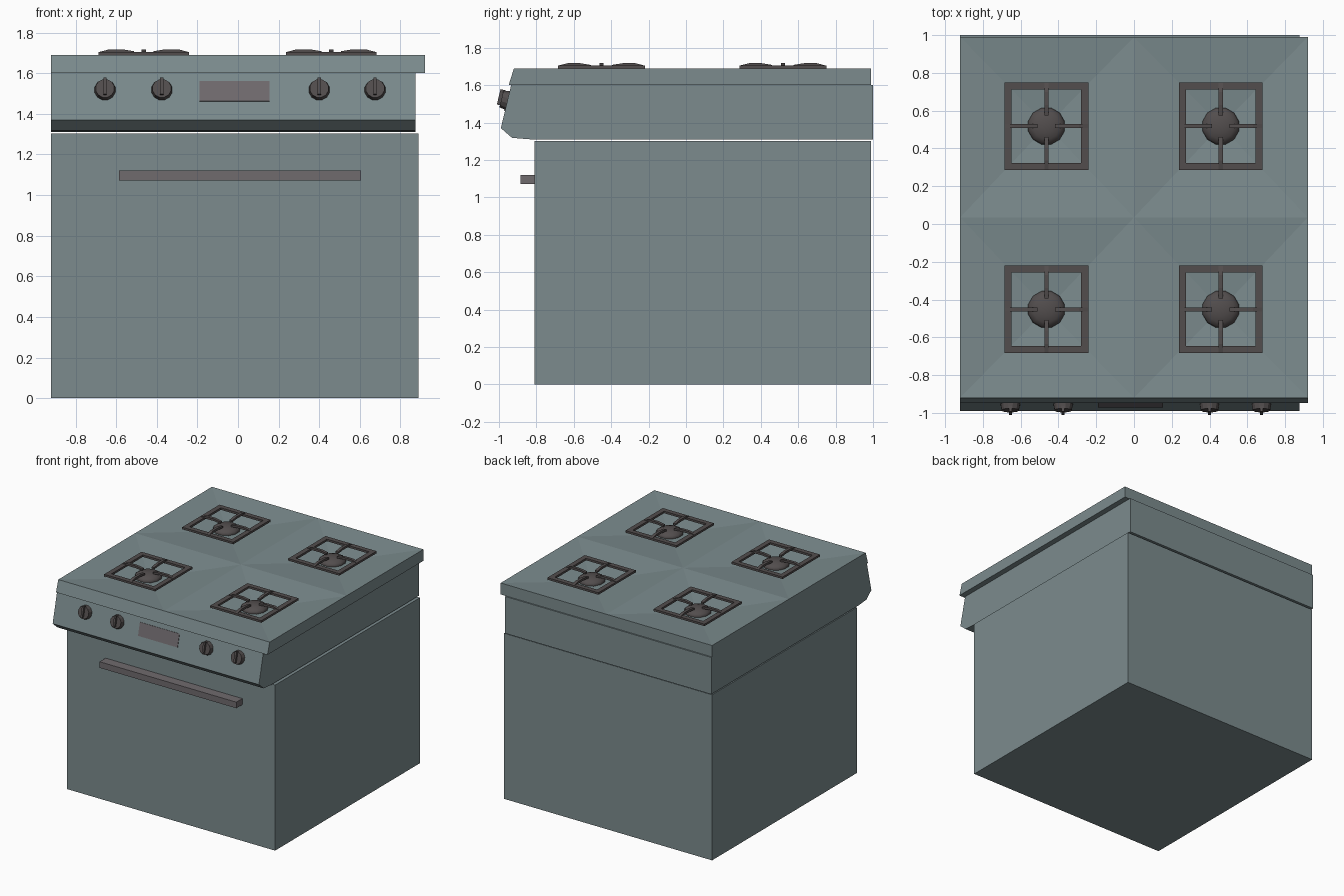
import bpy, bmesh, math
from mathutils import Matrix, Vector

if "Cube" in bpy.data.objects:
    bpy.data.objects.remove(bpy.data.objects["Cube"])


def material(name, rgb):
    m = bpy.data.materials.new(name)
    m.diffuse_color = (*rgb, 1)
    m.use_nodes = True
    m.node_tree.nodes["Principled BSDF"].inputs["Base Color"].default_value = m.diffuse_color
    return m


STEEL = material("steel_grey", (0.20, 0.26, 0.27))
IRON = material("dark_iron", (0.085, 0.075, 0.075))
GLASS = material("display_grey", (0.16, 0.145, 0.155))


def finish(name, bm, mat, matrix=None):
    bmesh.ops.recalc_face_normals(bm, faces=bm.faces)
    me = bpy.data.meshes.new(name)
    bm.to_mesh(me)
    bm.free()
    ob = bpy.data.objects.new(name, me)
    me.materials.append(mat)
    if matrix is not None:
        ob.matrix_world = matrix
    bpy.context.collection.objects.link(ob)
    return ob


def add_box(bm, lo, hi):
    lo, hi = Vector(lo), Vector(hi)
    m = Matrix.Translation((lo + hi) / 2) @ Matrix.Diagonal((*(hi - lo), 1))
    bmesh.ops.create_cube(bm, size=1, matrix=m)


def box(name, lo, hi, mat, matrix=None):
    bm = bmesh.new()
    add_box(bm, lo, hi)
    return finish(name, bm, mat, matrix)


def add_prism(bm, points, offset):
    f = bm.faces.new([bm.verts.new(p) for p in points])
    r = bmesh.ops.extrude_face_region(bm, geom=[f])
    bmesh.ops.translate(bm, vec=offset,
                        verts=[v for v in r["geom"] if isinstance(v, bmesh.types.BMVert)])


# Oven body and door handle
box("oven_body", (-0.92, -0.81, 0), (0.89, 0.99, 1.302), STEEL)
box("door_handle", (-0.585, -0.885, 1.072), (0.605, -0.81, 1.12), GLASS)

# Control housing with slanted front
bm = bmesh.new()
profile = [(1.0, 1.31), (1.0, 1.60), (-0.935, 1.60), (-0.99, 1.37), (-0.93, 1.318), (-0.83, 1.31)]
add_prism(bm, [(-0.92, y, z) for y, z in profile], (1.795, 0, 0))
finish("control_housing", bm, STEEL)

# Cooktop slab with four shallow pyramid dishes
bm = bmesh.new()
xs, ys = (-0.92, 0, 0.92), (-0.92, 0.035, 0.99)
g = [[bm.verts.new((x, y, 1.69)) for y in ys] for x in xs]
for i in range(2):
    for j in range(2):
        ring = [g[i][j], g[i + 1][j], g[i + 1][j + 1], g[i][j + 1]]
        apex = bm.verts.new((-0.46 + 0.92 * i, -0.45 + 0.97 * j, 1.645))
        for k in range(4):
            bm.faces.new((ring[k], ring[(k + 1) % 4], apex))
rim = [g[0][0], g[1][0], g[2][0], g[2][1], g[2][2], g[1][2], g[0][2], g[0][1]]
low = [bm.verts.new((v.co.x, v.co.y - (0.028 if v.co.y < -0.9 else 0), 1.60)) for v in rim]
for k in range(8):
    n = (k + 1) % 8
    bm.faces.new((rim[k], low[k], low[n], rim[n]))
bm.faces.new(low)
finish("cooktop", bm, STEEL)


# Grates (square frame plus four bent fingers) and domed burners
def grate(name, cx, cy):
    bm = bmesh.new()
    a, b, w = 0.222, 0.232, 0.038
    z0, z1 = 1.688, 1.704
    for s in (-1, 1):
        y0, y1 = sorted((s * b, s * (b - w)))
        add_box(bm, (-a, y0, z0), (a, y1, z1))
        x0, x1 = sorted((s * a, s * (a - w)))
        add_box(bm, (x0, -b + w, z0), (x1, b - w, z1))
    finger = [(0, 1.696), (0, 1.704), (0.05, 1.717), (0.12, 1.717),
              (0.175, 1.708), (0.175, 1.694), (0.12, 1.700), (0.05, 1.700)]
    for k in range(4):
        reach = a if k % 2 == 0 else b
        start = len(bm.verts)
        add_prism(bm, [(reach - r, -0.011, z) for r, z in finger], (0, 0.022, 0))
        bm.verts.ensure_lookup_table()
        bmesh.ops.rotate(bm, verts=bm.verts[start:], cent=(0, 0, 0),
                         matrix=Matrix.Rotation(k * math.pi / 2, 3, 'Z'))
    finish(name, bm, IRON, Matrix.Translation((cx, cy, 0)))


def burner(name, cx, cy):
    bm = bmesh.new()
    bmesh.ops.create_uvsphere(bm, u_segments=12, v_segments=8, radius=1,
                              matrix=Matrix.Rotation(math.pi / 12, 4, 'Z'))
    bmesh.ops.scale(bm, vec=(0.1, 0.1, 0.042), verts=bm.verts)
    for f in bm.faces:
        f.smooth = True
    finish(name, bm, IRON, Matrix.Translation((cx, cy, 1.657)))


for row, cy in (("front", -0.452), ("back", 0.518)):
    for side, cx in (("left", -0.464), ("right", 0.459)):
        grate(f"grate_{row}_{side}", cx, cy)
        burner(f"burner_{row}_{side}", cx, cy)

# Local frame on the slanted panel: local z points out, local y points up the panel
SLANT = math.atan2(0.055, 0.23)


def panel_frame(x, z):
    y = -0.99 + (z - 1.37) * 0.055 / 0.23
    return Matrix.Translation((x, y, z)) @ Matrix.Rotation(math.pi / 2 - SLANT, 4, 'X')


# Display window
box("display", (-0.172, -0.051, -0.01), (0.172, 0.051, 0.004), GLASS, panel_frame(-0.018, 1.511))

# Knobs with a raised grip bar
for i, x in enumerate((-0.655, -0.375, 0.40, 0.675)):
    bm = bmesh.new()
    bmesh.ops.create_cone(bm, cap_ends=True, segments=12, radius1=0.054, radius2=0.047, depth=0.04,
                          matrix=Matrix.Translation((0, 0, 0.013)) @ Matrix.Rotation(math.pi / 12, 4, 'Z'))
    add_box(bm, (-0.008, -0.034, 0.02), (0.008, 0.05, 0.05))
    finish(f"knob_{i + 1}", bm, IRON, panel_frame(x, 1.518))
